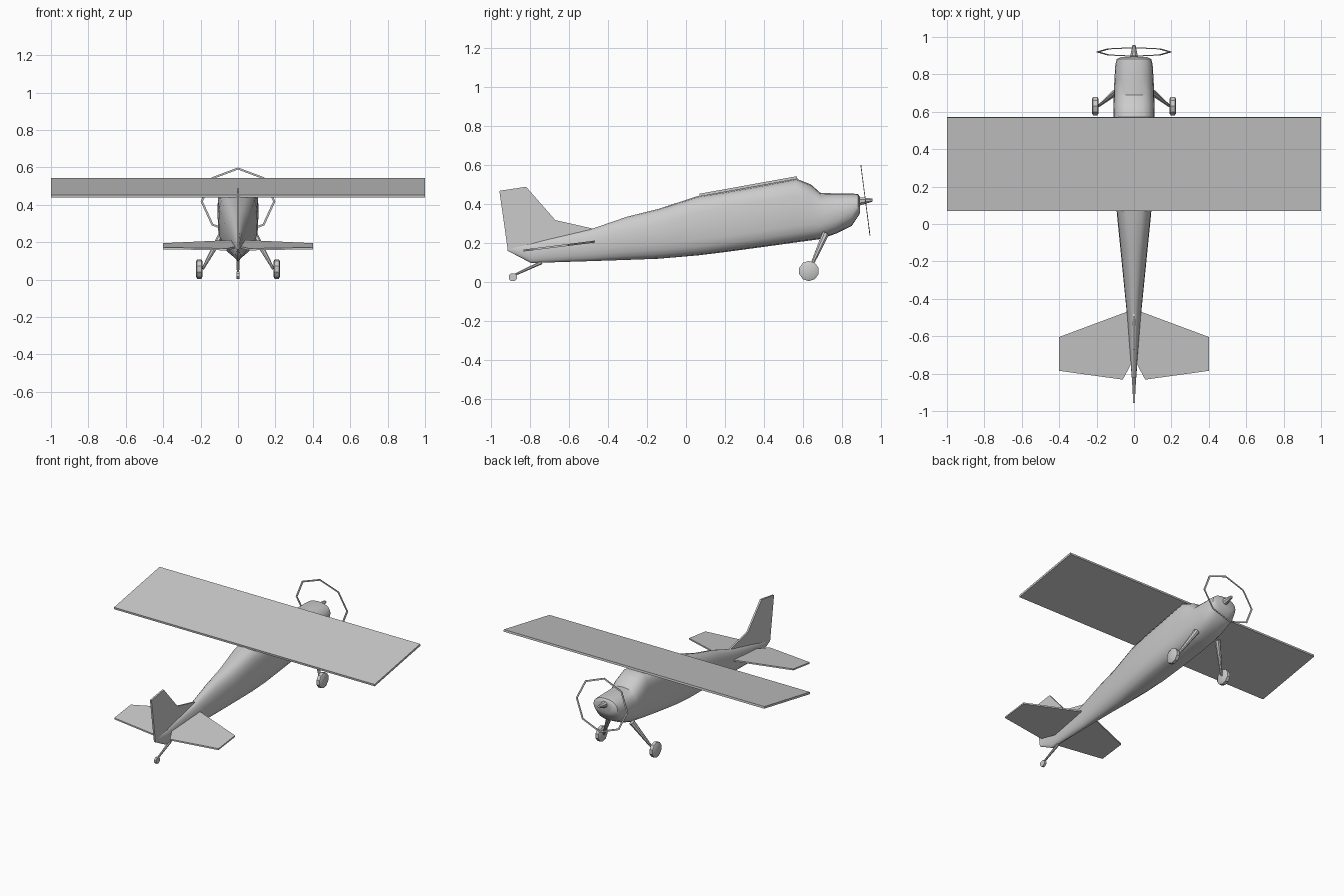
import bpy, bmesh, math
from mathutils import Vector

if "Cube" in bpy.data.objects:
    bpy.data.objects.remove(bpy.data.objects["Cube"])


def add_mesh(name, verts, faces, smooth=False):
    mesh = bpy.data.meshes.new(name)
    mesh.from_pydata(verts, [], faces)
    bm = bmesh.new()
    bm.from_mesh(mesh)
    bmesh.ops.recalc_face_normals(bm, faces=bm.faces)
    bm.to_mesh(mesh)
    bm.free()
    obj = bpy.data.objects.new(name, mesh)
    bpy.context.collection.objects.link(obj)
    if smooth:
        bpy.ops.object.select_all(action='DESELECT')
        obj.select_set(True)
        bpy.context.view_layer.objects.active = obj
        bpy.ops.object.shade_smooth_by_angle(angle=math.radians(35))
    return obj


def loft(name, rings, smooth=False):
    """Skin equal-sized rings of points and cap both ends."""
    n = len(rings[0])
    verts = [p for ring in rings for p in ring]
    faces = [(k * n + i, k * n + (i + 1) % n, (k + 1) * n + (i + 1) % n, (k + 1) * n + i)
             for k in range(len(rings) - 1) for i in range(n)]
    faces += [tuple(range(n)), tuple(range((len(rings) - 1) * n, len(rings) * n))]
    return add_mesh(name, verts, faces, smooth)


def slab(name, outline, offset):
    """Flat plate: an outline given thickness along the offset vector."""
    off = Vector(offset) / 2
    return loft(name, [[Vector(p) - off for p in outline], [Vector(p) + off for p in outline]])


def rod(name, a, b, r1, r2, sides=8, smooth=True):
    a, b = Vector(a), Vector(b)
    rot = (b - a).to_track_quat('Z', 'Y')
    turns = [(i + 0.5) * math.tau / sides for i in range(sides)]
    rings = [[p + rot @ Vector((r * math.cos(t), r * math.sin(t), 0)) for t in turns]
             for p, r in ((a, r1), (b, r2))]
    return loft(name, rings, smooth)


def section(y, bottom, top, half, power):
    """Rounded-box cross-section of the fuselage."""
    mid, h, ring = (top + bottom) / 2, (top - bottom) / 2, []
    for i in range(20):
        t = i * math.tau / 20
        c, s = math.cos(t), math.sin(t)
        ring.append((half * math.copysign(abs(c) ** (2 / power), c), y,
                     mid + h * math.copysign(abs(s) ** (2 / power), s)))
    return ring


# Fuselage: y, bottom, top, half width, squareness
stations = [
    (-0.915, 0.160, 0.175, 0.005, 2), (-0.795, 0.097, 0.200, 0.014, 2),
    (-0.48, 0.107, 0.273, 0.038, 2.1), (-0.30, 0.113, 0.335, 0.056, 2.2),
    (-0.14, 0.119, 0.375, 0.072, 2.4), (0.06, 0.136, 0.440, 0.092, 3),
    (0.20, 0.153, 0.462, 0.103, 3.2), (0.40, 0.180, 0.498, 0.109, 3.2),
    (0.565, 0.203, 0.530, 0.110, 3.2), (0.64, 0.213, 0.500, 0.109, 2.8),
    (0.69, 0.220, 0.456, 0.108, 2.6), (0.77, 0.248, 0.454, 0.105, 2.5),
    (0.85, 0.288, 0.454, 0.100, 2.4), (0.882, 0.335, 0.450, 0.092, 2.3),
    (0.893, 0.355, 0.435, 0.070, 2.2)]
loft("fuselage", [section(*s) for s in stations], True)

# Straight wing, nose-up on the ground
slab("wing", [(-1, 0.07, 0.445), (1, 0.07, 0.445), (1, 0.57, 0.535), (-1, 0.57, 0.535)],
     (0, -0.002, 0.014))

# Tailplane with a notch for the rudder
half_tail = [(0.04, -0.47), (0.4, -0.604), (0.4, -0.785), (0.06, -0.832)]
tail = half_tail + [(0, -0.72)] + [(-x, y) for x, y in reversed(half_tail)]
slab("tailplane", [(x, y, 0.205 + (y + 0.48) * 0.125) for x, y in tail], (0, 0, 0.01))

# Fin and rudder
fin = [(-0.48, 0.274), (-0.67, 0.317), (-0.82, 0.488), (-0.957, 0.467), (-0.914, 0.165), (-0.78, 0.15)]
slab("tail_fin", [(0, y, z) for y, z in fin], (0.012, 0, 0))

# Propeller disc rim: thin eight-sided ring, tilted back
loop = [(1, 0.002), (1, -0.002), (0.94, -0.002), (0.94, 0.002)]
verts = []
for i in range(8):
    t = i * math.tau / 8
    for k, d in loop:
        z = 0.181 * k * math.sin(t)
        verts.append((0.2 * k * math.cos(t), 0.92 - 0.13 * z + d, 0.418 + z))
faces = [(i * 4 + j, i * 4 + (j + 1) % 4, (i + 1) % 8 * 4 + (j + 1) % 4, (i + 1) % 8 * 4 + j)
         for i in range(8) for j in range(4)]
add_mesh("propeller_ring", verts, faces)

# Spinner
rod("spinner", (0, 0.885, 0.413), (0, 0.956, 0.420), 0.024, 0.009)

# Main landing gear
for side, s in (("left", -1), ("right", 1)):
    rod(side + "_gear_leg", (s * 0.085, 0.715, 0.245), (s * 0.188, 0.632, 0.058), 0.019, 0.007)
    x = s * 0.207
    loft(side + "_wheel", [
        [(x + dx, 0.63 + r * math.cos(t), 0.056 + r * math.sin(t))
         for t in [(i + 0.5) * math.tau / 10 for i in range(10)]]
        for dx, r in ((-0.018, 0.040), (-0.011, 0.052), (0.011, 0.052), (0.018, 0.040))], True)

# Tail wheel
rod("tail_wheel_strut", (0, -0.74, 0.100), (0, -0.888, 0.032), 0.010, 0.006)
rod("tail_wheel", (-0.008, -0.888, 0.024), (0.008, -0.888, 0.024), 0.022, 0.022, 8)
